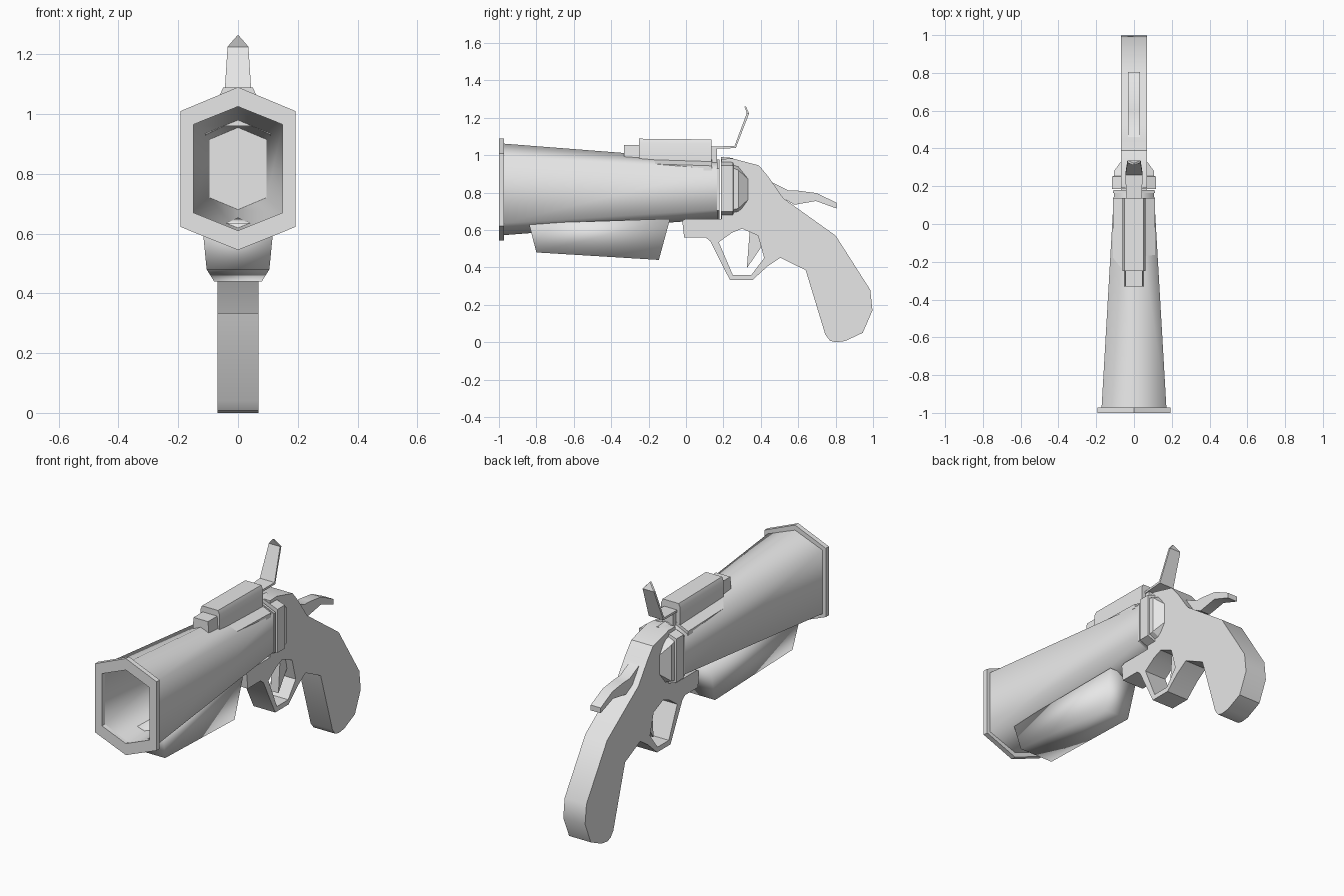
import bpy, bmesh, math
from mathutils import Matrix

if "Cube" in bpy.data.objects:
    bpy.data.objects.remove(bpy.data.objects["Cube"])

metal = bpy.data.materials.new("grey metal")
metal.diffuse_color = (0.8, 0.8, 0.8, 1)
metal.use_nodes = True
metal.node_tree.nodes["Principled BSDF"].inputs["Base Color"].default_value = metal.diffuse_color


def finish(ob, angle):
    ob.data.materials.clear()
    ob.data.materials.append(metal)
    bpy.ops.object.select_all(action='DESELECT')
    ob.select_set(True)
    bpy.context.view_layer.objects.active = ob
    bpy.ops.object.shade_smooth_by_angle(angle=math.radians(angle))


def loft(name, rings, angle=30, closed=False):
    """Skin a row of equal-sized point rings; cap the ends or join them up."""
    bm = bmesh.new()
    vs = [[bm.verts.new(p) for p in r] for r in rings]
    n = len(vs[0])
    pairs = list(zip(vs, vs[1:])) + ([(vs[-1], vs[0])] if closed else [])
    for a, b in pairs:
        for i in range(n):
            j = (i + 1) % n
            bm.faces.new((a[i], a[j], b[j], b[i]))
    if not closed:
        bm.faces.new(vs[0])
        bm.faces.new(vs[-1])
    bmesh.ops.recalc_face_normals(bm, faces=bm.faces)
    me = bpy.data.meshes.new(name)
    bm.to_mesh(me)
    bm.free()
    ob = bpy.data.objects.new(name, me)
    bpy.context.collection.objects.link(ob)
    finish(ob, angle)
    return ob


def prism(name, outlines, half, angle=30):
    """Side outline in (y, z), with optional holes, extruded across x."""
    cu = bpy.data.curves.new(name, 'CURVE')
    cu.dimensions = '2D'
    cu.fill_mode = 'BOTH'
    cu.extrude = half
    for pts in outlines:
        sp = cu.splines.new('POLY')
        sp.points.add(len(pts) - 1)
        for p, (y, z) in zip(sp.points, pts):
            p.co = (y, z, 0, 1)
        sp.use_cyclic_u = True
    tmp = bpy.data.objects.new(name, cu)
    bpy.context.collection.objects.link(tmp)
    bpy.ops.object.select_all(action='DESELECT')
    tmp.select_set(True)
    bpy.context.view_layer.objects.active = tmp
    bpy.ops.object.convert(target='MESH')
    ob = bpy.context.view_layer.objects.active
    ob.data.transform(Matrix(((0, 0, 1, 0), (1, 0, 0, 0), (0, 1, 0, 0), (0, 0, 0, 1))))
    bm = bmesh.new()
    bm.from_mesh(ob.data)
    bmesh.ops.remove_doubles(bm, verts=bm.verts, dist=0.0005)
    bmesh.ops.recalc_face_normals(bm, faces=bm.faces)
    bm.to_mesh(ob.data)
    bm.free()
    finish(ob, angle)
    return ob


def hexa(y, w, bottom, low, high, top):
    """Tall six-sided section with points at top and bottom."""
    return [(0, y, top), (w, y, high), (w, y, low),
            (0, y, bottom), (-w, y, low), (-w, y, high)]


def rect(y, w0, w1, z0, z1, y1=None):
    """Four-cornered section, w0 wide at z0 and w1 wide at z1."""
    y1 = y if y1 is None else y1
    return [(-w0, y, z0), (w0, y, z0), (w1, y1, z1), (-w1, y1, z1)]


# Flared barrel with a deep bore
loft("barrel", [hexa(0.18, 0.105, 0.66, 0.71, 0.925, 0.972),
                hexa(-0.98, 0.172, 0.572, 0.635, 0.995, 1.062),
                hexa(-0.98, 0.15, 0.61, 0.67, 0.965, 1.025),
                hexa(0.15, 0.095, 0.68, 0.72, 0.915, 0.955)], 75)

# Muzzle rim
outer = (0.192, 0.545, 0.622, 1.01, 1.09)
inner = (0.149, 0.61, 0.67, 0.965, 1.025)
loft("muzzle_rim", [hexa(-0.972, *inner), hexa(-1, *inner),
                    hexa(-1, *outer), hexa(-0.972, *outer)], closed=True)

# Tapered grip block under the barrel
loft("forend", [rect(-0.80, 0.105, 0.12, 0.48, 0.635, -0.84),
                rect(-0.145, 0.08, 0.09, 0.44, 0.66, -0.085)], 100)

# Stepped collar between barrel and frame
loft("barrel_collar", [hexa(0.165, 0.11, 0.655, 0.705, 0.93, 0.978),
                       hexa(0.178, 0.11, 0.655, 0.705, 0.93, 0.978)])
loft("frame_collar", [hexa(0.186, 0.116, 0.655, 0.70, 0.945, 0.99),
                      hexa(0.252, 0.116, 0.655, 0.70, 0.945, 0.985),
                      hexa(0.254, 0.106, 0.665, 0.71, 0.93, 0.978),
                      hexa(0.28, 0.106, 0.67, 0.715, 0.92, 0.97),
                      hexa(0.335, 0.066, 0.72, 0.765, 0.87, 0.92)])

# Frame, trigger guard and curved handle in one outline
frame = [(0.19, 0.98), (0.25, 0.982), (0.39, 0.945), (0.44, 0.885), (0.52, 0.77),
         (0.80, 0.57), (0.985, 0.28), (0.997, 0.17), (0.945, 0.05), (0.85, 0.006),
         (0.80, 0), (0.77, 0.008), (0.745, 0.04), (0.64, 0.385), (0.505, 0.452),
         (0.435, 0.405), (0.355, 0.332), (0.235, 0.332), (0.13, 0.54), (0.105, 0.56),
         (-0.01, 0.56), (-0.02, 0.65), (0.0, 0.66), (0.19, 0.66)]
guard_hole = [(0.175, 0.535), (0.245, 0.585), (0.30, 0.607), (0.385, 0.57),
              (0.418, 0.45), (0.35, 0.36), (0.25, 0.36)]
prism("frame_and_handle", [frame, guard_hole], 0.068)
prism("trigger", [[(0.34, 0.59), (0.39, 0.58), (0.4, 0.505), (0.325, 0.395)]], 0.025)

# Cocking lever behind the frame
prism("cocking_lever", [[(0.46, 0.855), (0.545, 0.812), (0.60, 0.81), (0.70, 0.797),
                         (0.805, 0.745), (0.805, 0.715), (0.695, 0.755),
                         (0.58, 0.735), (0.50, 0.78)]], 0.031)

# Sight base saddle, body and nose block
def saddle(y, drop):
    roof = [(-0.11, 0.955), (0, 1.005), (0.11, 0.955)]
    return ([(x, y, z - drop) for x, z in roof]
            + [(x, y, z - 0.025 - drop) for x, z in reversed(roof)])

loft("sight_saddle", [saddle(-0.248, 0), saddle(0.138, 0.012)])
body = [(-0.06, 0.96), (0.06, 0.96), (0.06, 1.065), (0.05, 1.088),
        (-0.05, 1.088), (-0.06, 1.065)]
loft("sight_body", [[(x, -0.25, z) for x, z in body],
                    [(x, 0.137, z - 0.004) for x, z in body]])
loft("sight_nose", [rect(-0.332, 0.05, 0.045, 0.99, 1.055),
                    rect(-0.24, 0.05, 0.045, 0.98, 1.055)])
loft("sight_stem", [rect(0.13, 0.035, 0.035, 0.96, 1.04),
                    rect(0.165, 0.035, 0.035, 0.96, 1.04)])

# Bent leaf rising behind the sight
leaf = [(0.13, 1.045, 0.04, 0, -0.012), (0.26, 1.05, 0.046, 0.006, -0.012),
        (0.325, 1.225, 0.035, 0.012, -0.003), (0.312, 1.262, 0.003, 0.010, -0.003)]
loft("sight_leaf", [[(-w, y, z), (w, y, z), (w, y + dy, z + dz), (-w, y + dy, z + dz)]
                    for y, z, w, dy, dz in leaf])
